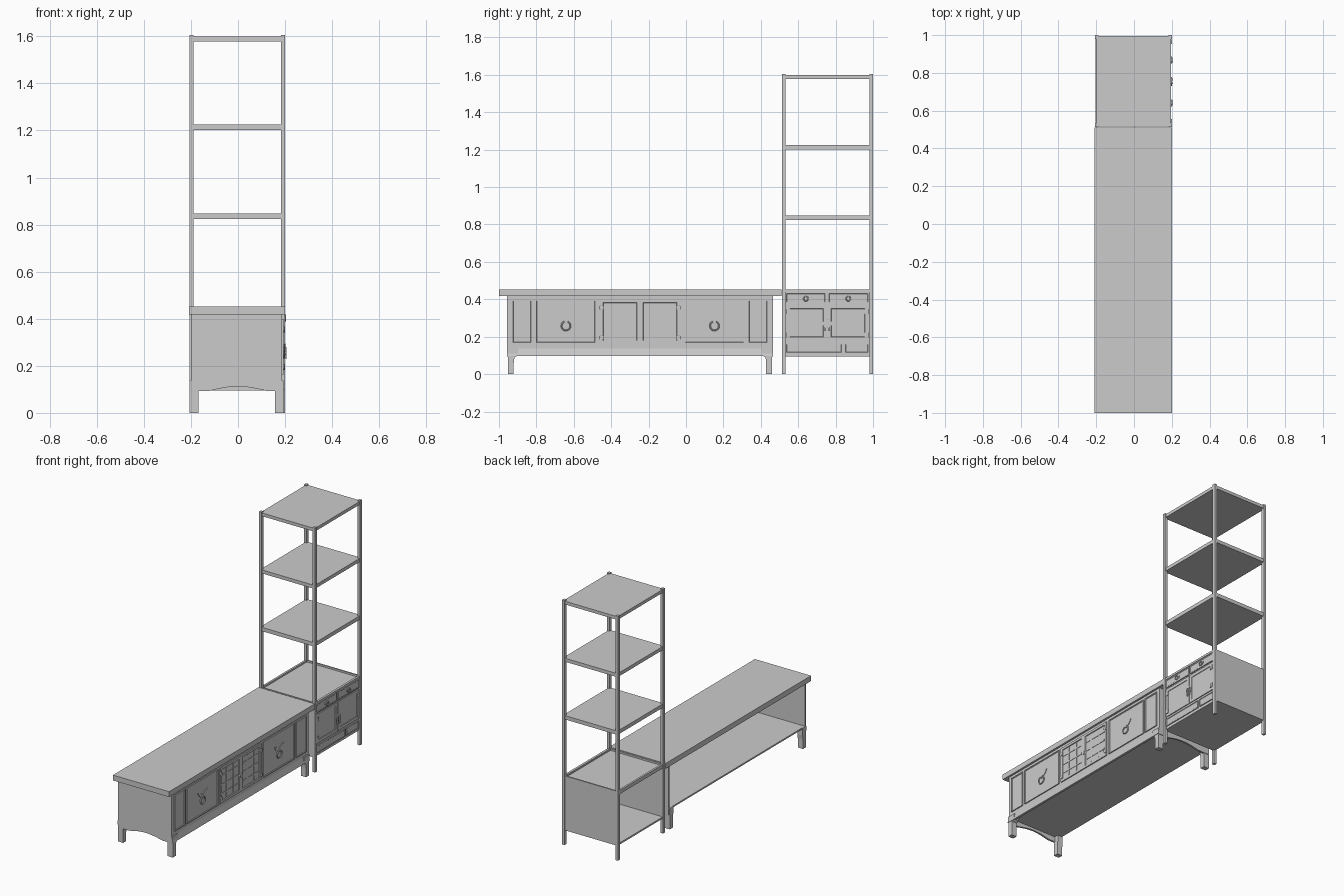
import bpy, bmesh, math
from mathutils import Vector

cube = bpy.data.objects.get("Cube")
if cube:
    bpy.data.objects.remove(cube, do_unlink=True)

grey = bpy.data.materials.new("plain_grey")
grey.use_nodes = True
COLOUR = (0.6, 0.6, 0.6, 1)
grey.diffuse_color = COLOUR
grey.node_tree.nodes["Principled BSDF"].inputs["Base Color"].default_value = COLOUR


def finish(name, bm):
    bmesh.ops.recalc_face_normals(bm, faces=bm.faces)
    mesh = bpy.data.meshes.new(name)
    bm.to_mesh(mesh)
    bm.free()
    mesh.materials.append(grey)
    obj = bpy.data.objects.new(name, mesh)
    bpy.context.collection.objects.link(obj)
    return obj


def box_mesh(x, y, z):
    bm = bmesh.new()
    bmesh.ops.create_cube(bm, size=1)
    for v in bm.verts:
        v.co = Vector([(r[0] + r[1]) / 2 + c * (r[1] - r[0])
                       for r, c in zip((x, y, z), v.co)])
    return bm


def box(name, x, y, z):
    return finish(name, box_mesh(x, y, z))


def panel(name, x, y, z, border=0.009, depth=-0.004):
    """Door or drawer front with a stepped centre facing +x."""
    bm = box_mesh(x, y, z)
    front = max(bm.faces, key=lambda f: f.calc_center_median().x)
    bmesh.ops.inset_region(bm, faces=[front], thickness=border, depth=0)
    bmesh.ops.inset_region(bm, faces=[front], thickness=0.003, depth=depth)
    return finish(name, bm)


def prism(name, points, axis, a, b):
    """Extrude a profile along x (points are y,z) or along y (points are x,z)."""
    bm = bmesh.new()
    place = (lambda p: (a, p[0], p[1])) if axis == "x" else (lambda p: (p[0], a, p[1]))
    face = bm.faces.new([bm.verts.new(place(p)) for p in points])
    moved = bmesh.ops.extrude_face_region(bm, geom=[face])["geom"]
    step = (b - a, 0, 0) if axis == "x" else (0, b - a, 0)
    bmesh.ops.translate(bm, vec=step, verts=[g for g in moved if isinstance(g, bmesh.types.BMVert)])
    return finish(name, bm)


def ring(name, x, y, z, radius, thick):
    bpy.ops.mesh.primitive_torus_add(location=(x, y, z), rotation=(0, math.pi / 2, 0),
                                     major_radius=radius, minor_radius=thick,
                                     major_segments=20, minor_segments=6)
    obj = bpy.context.object
    obj.name = name
    obj.data.materials.append(grey)
    bpy.ops.object.shade_smooth_by_angle()


def disc(name, x0, x1, y, z, radius, squash=1):
    pts = [(y + radius * math.cos(i * math.pi / 8),
            z + squash * radius * math.sin(i * math.pi / 8)) for i in range(16)]
    prism(name, pts, "x", x0, x1)


# Low cabinet: top, floor, front and ends; the back is open
FRONT = 0.187
Y0, Y1 = -0.957, 0.465
box("low_top", (-0.208, 0.2), (-1.0, 0.51), (0.417, 0.452))
box("low_floor", (-0.2, FRONT), (Y0, Y1), (0.128, 0.138))
box("low_front", (FRONT - 0.01, FRONT), (Y0, Y1), (0.138, 0.417))
for side, a in (("near", Y0), ("far", Y1 - 0.01)):
    box("low_end_" + side, (-0.2, FRONT - 0.01), (a, a + 0.01), (0.138, 0.417))

# Flared front rail and arched end aprons
prism("low_front_rail", [(FRONT - 0.012, 0.138), (FRONT, 0.138), (0.197, 0.097), (0.182, 0.097)],
      "y", Y0, Y1)
arch = [(-0.12 + 0.24 * i / 12, 0.094 + 0.018 * math.sin(math.pi * i / 12)) for i in range(13)]
apron = [(-0.2, 0.138), (-0.2, 0.094)] + arch + [(0.187, 0.094), (0.187, 0.138)]
for side, a in (("near", Y0), ("far", Y1 - 0.012)):
    prism("end_apron_" + side, apron, "y", a, a + 0.012)

# Legs with bracket shoulders
for end, outer, s in (("near", Y0, 1), ("far", Y1, -1)):
    for side, x in (("front", (0.157, 0.198)), ("back", (-0.205, -0.167))):
        leg = [(outer + s * y, z) for y, z in
               ((0, 0.138), (0.004, 0.09), (0.004, 0), (0.036, 0), (0.036, 0.06),
                (0.04, 0.09), (0.058, 0.1), (0.058, 0.138))]
        if side == "back":
            leg = leg[:6] + [(outer + s * 0.04, 0.138)]
        prism(f"leg_{end}_{side}", leg, "x", x[0], x[1] - (0.004 if side == "front" else 0))

# Low cabinet front panels
PZ = (0.163, 0.398)
for name, y in (("narrow_panel_near", (-0.93, -0.823)), ("drawer_near", (-0.805, -0.48)),
                ("drawer_far", (-0.01, 0.315)), ("narrow_panel_far", (0.33, 0.44))):
    panel(name, (FRONT, 0.194), y, PZ)

# Lattice doors in the middle
MID = -0.246
for name, y in (("lattice_door_near", (-0.46, MID - 0.001)), ("lattice_door_far", (MID + 0.001, -0.032))):
    panel(name, (FRONT, 0.194), y, PZ, border=0.022, depth=-0.005)
    for i in (1, 2):
        c = y[0] + (y[1] - y[0]) * i / 3
        box(f"{name}_upright_{i}", (FRONT, 0.192), (c - 0.005, c + 0.005), (0.185, 0.376))
    for i in (1, 2, 3):
        c = PZ[0] + (PZ[1] - PZ[0]) * i / 4
        box(f"{name}_crossbar_{i}", (FRONT, 0.1915), (y[0] + 0.022, y[1] - 0.022), (c - 0.005, c + 0.005))
for y in (-0.452, -0.04):
    for z in (0.195, 0.355):
        disc("lattice_hinge", 0.194, 0.198, y, z, 0.013)
disc("lattice_lock", 0.194, 0.199, MID, 0.272, 0.014)

# Winged pull plates with rings on the large drawers
wing = [(0, 0.29), (0.02, 0.283), (0.036, 0.297), (0.048, 0.318), (0.03, 0.314), (0.016, 0.305)]
for y in (-0.642, 0.152):
    outline = [(y + a, b) for a, b in wing[1:]] + [(y, 0.3)]
    outline += [(y - a, b) for a, b in reversed(wing[1:])] + [(y, 0.272)]
    prism("pull_plate", outline, "x", 0.189, 0.194)
    ring("pull_ring", 0.195, y, 0.258, 0.024, 0.004)
    disc("pull_stud", 0.189, 0.198, y, 0.282, 0.01)

# Tall unit: posts
T0, T1 = 0.513, 1.0
for y in ((T0, T0 + 0.019), (T1 - 0.02, T1)):
    for x in ((-0.206, -0.188), (0.182, 0.2)):
        box("tall_post", x, y, (0, 1.605))

# Open shelves
for z in ((0.823, 0.848), (1.202, 1.225), (1.578, 1.599)):
    box("open_shelf", (-0.2, 0.195), (T0 + 0.004, T1 - 0.004), z)

# Tall unit cabinet, open at the back
TF = 0.19
box("tall_cabinet_top", (-0.198, TF), (T0 + 0.006, T1 - 0.006), (0.43, 0.441))
box("tall_cabinet_floor", (-0.2, TF), (T0 + 0.004, T1 - 0.004), (0.095, 0.106))
box("tall_cabinet_front", (TF - 0.01, TF), (T0 + 0.01, T1 - 0.01), (0.095, 0.45))
for y in (T0 + 0.004, T1 - 0.014):
    box("tall_cabinet_side", (-0.196, TF - 0.01), (y, y + 0.01), (0.095, 0.452))
box("tall_back_rail", (-0.203, -0.19), (T0 + 0.01, T1 - 0.01), (0.428, 0.452))
box("tall_front_rail", (0.182, 0.197), (T0 + 0.01, T1 - 0.01), (0.438, 0.452))

# Upper and lower drawers
for y in ((0.534, 0.748), (0.76, 0.976)):
    panel("upper_drawer", (TF, 0.197), y, (0.38, 0.435), border=0.006, depth=-0.002)
    c = sum(y) / 2
    disc("upper_drawer_plate", 0.195, 0.199, c, 0.408, 0.022, 0.55)
    ring("upper_drawer_ring", 0.202, c, 0.403, 0.012, 0.003)
for y in ((0.535, 0.834), (0.85, 0.976)):
    panel("lower_drawer", (TF, 0.196), y, (0.113, 0.163), border=0.005, depth=-0.002)

# Cupboard doors with hinges and a round lock
DM = 0.755
for y in ((0.535, DM - 0.001), (DM + 0.001, 0.976)):
    panel("cupboard_door", (TF, 0.196), y, (0.178, 0.37), border=0.028, depth=-0.003)
for y in (0.546, 0.965):
    for z in (0.21, 0.335):
        box("cupboard_hinge", (0.196, 0.2), (y - 0.011, y + 0.011), (z - 0.013, z + 0.013))
disc("cupboard_lock", 0.196, 0.201, DM, 0.27, 0.024)
for y in (DM - 0.01, DM + 0.01):
    box("cupboard_pull", (0.201, 0.207), (y - 0.004, y + 0.004), (0.23, 0.28))
